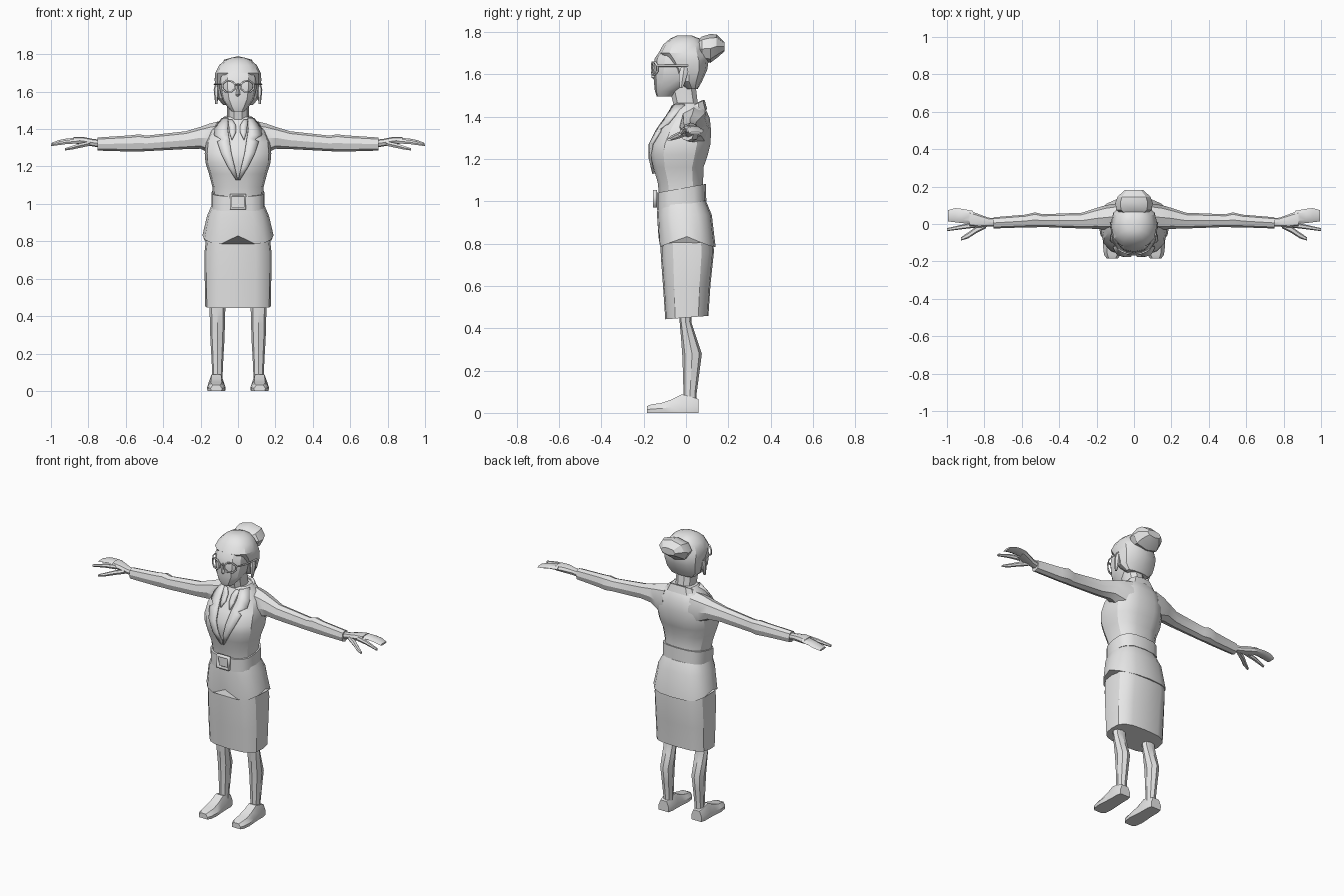
import bpy, bmesh, math
from mathutils import Vector
from mathutils.bvhtree import BVHTree

grey = bpy.data.materials.new("plain grey")
grey.diffuse_color = (0.8, 0.8, 0.8, 1)


def make(name, verts, faces, mirror=False, thick=0):
    me = bpy.data.meshes.new(name)
    me.from_pydata([tuple(v) for v in verts], [], faces)
    bm = bmesh.new()
    bm.from_mesh(me)
    bmesh.ops.recalc_face_normals(bm, faces=bm.faces)
    bm.to_mesh(me)
    bm.free()
    me.materials.append(grey)
    ob = bpy.data.objects.new(name, me)
    bpy.context.collection.objects.link(ob)
    if thick:
        s = ob.modifiers.new("thickness", 'SOLIDIFY')
        s.thickness, s.offset = thick, 0
    if mirror:
        ob.modifiers.new("mirror", 'MIRROR')
    return ob


def loft(name, rings, mirror=False, caps=True):
    n = len(rings[0])
    verts = [v for r in rings for v in r]
    faces = [(k * n + i, k * n + (i + 1) % n, (k + 1) * n + (i + 1) % n, (k + 1) * n + i)
             for k in range(len(rings) - 1) for i in range(n)]
    if caps:
        faces += [tuple(range(n)), tuple(range((len(rings) - 1) * n, len(rings) * n))]
    return make(name, verts, faces, mirror)


def ring(axis, p, c1, r1, c2, r2, n, e):
    # rounded-box outline across the given axis
    def pw(v):
        return math.copysign(abs(v) ** e, v) if abs(v) > 1e-6 else 0
    out = []
    for i in range(n):
        a = 2 * math.pi * i / n
        q = [c1 + r1 * pw(math.cos(a)), c2 + r2 * pw(math.sin(a))]
        q.insert(axis, p)
        out.append(Vector(q))
    return out


def body(name, rows, n=16, e=0.75, cx=0, tilt=0, mirror=False, caps=True):
    # rows: height, half width, front y, back y
    rings = [ring(2, z, cx, rx, (f + b) / 2, (b - f) / 2, n, e) for z, rx, f, b in rows]
    for r in rings:
        for v in r:
            v.z += tilt * v.y
    return loft(name, rings, mirror, caps)


def limb(name, rows, n=8, e=0.85):
    # rows: x, y centre, y radius, low z, high z
    return loft(name, [ring(0, x, y, ry, (lo + hi) / 2, (hi - lo) / 2, n, e)
                       for x, y, ry, lo, hi in rows], True)


# clothing on the trunk
torso = body("jacket_body", [
    (1.02, .135, -.128, .085), (1.09, .137, -.136, .083), (1.16, .155, -.157, .085),
    (1.22, .174, -.170, .106), (1.27, .178, -.166, .118), (1.33, .172, -.135, .121),
    (1.39, .148, -.095, .115), (1.435, .11, -.068, .095), (1.465, .075, -.052, .075)], n=14)
body("belt", [(.985, .143, -.138, .096), (1.065, .143, -.138, .094)], tilt=.18, e=.7)
hem = body("jacket_hem", [(1.0, .138, -.133, .095), (.935, .166, -.137, .122), (.835, .19, -.13, .14)])
for v in list(hem.data.vertices)[-16:]:
    v.co.z -= .05 * min(1, abs(v.co.y) / .12)
    if abs(v.co.x) < .02 and v.co.y < 0:
        v.co.z += .045
body("skirt", [(.45, .175, -.098, .106), (.6, .178, -.108, .116),
               (.75, .178, -.119, .132), (.87, .165, -.122, .125)], tilt=.08, e=.65)
body("jacket_collar", [(1.385, .115, -.075, .10), (1.435, .088, -.062, .088),
                       (1.44, .072, -.052, .072), (1.39, .07, -.05, .07)],
     n=12, tilt=.5, caps=False)

# lapels and shirt collar laid on the chest
tree = BVHTree.FromPolygons([v.co.copy() for v in torso.data.vertices],
                            [tuple(p.vertices) for p in torso.data.polygons])


def on_chest(x, z, lift):
    hit = tree.ray_cast(Vector((x, -1, z)), Vector((0, 1, 0)))[0]
    if hit is None:
        hit = tree.find_nearest(Vector((x, -.06, z)))[0]
    return Vector((x, hit.y - lift, z))


def strip(name, rows, lift, thick):
    # rows: height, inner x, outer x
    verts = [on_chest(a + (b - a) * t / 2, z, lift) for z, a, b in rows for t in range(3)]
    faces = [(k * 3 + t, k * 3 + t + 1, k * 3 + t + 4, k * 3 + t + 3)
             for k in range(len(rows) - 1) for t in range(2)]
    make(name, verts, faces, True, thick)


strip("lapel", [(1.455, .052, .085), (1.40, .055, .122), (1.365, .05, .125), (1.345, .046, .088),
                (1.33, .044, .11), (1.27, .035, .09), (1.20, .018, .055), (1.13, .001, .012)],
      .007, .012)
strip("shirt_collar", [(1.45, .03, .052), (1.42, .012, .05), (1.38, .012, .045),
                       (1.345, .03, .034)], .005, .008)


# outline frames for the buckle and the glasses
def frame(name, cx, cz, w, h, t, n, depth, y_at, mirror=False):
    verts = []
    for g in (0, t):
        for i in range(n):
            a = 2 * math.pi * (i + .5) / n
            k = 1 / math.cos(math.pi / n)
            x, z = cx + (w - g) * k * math.cos(a), cz + (h - g) * k * math.sin(a)
            verts.append((x, y_at(x), z))
    faces = [(i, (i + 1) % n, n + (i + 1) % n, n + i) for i in range(n)]
    make(name, verts, faces, mirror, depth)


frame("buckle", 0, 1.012, .044, .042, .012, 4, .02, lambda x: -.147)
frame("glasses_rim", .05, 1.628, .037, .033, .007, 8, .008,
      lambda x: -.163 + 4 * x * x, True)
loft("glasses_bridge", [ring(0, x, -.162, .004, 1.638, .004, 4, 1) for x in (-.016, .016)])
loft("glasses_temple", [ring(1, y, x, .004, 1.64, .005, 4, 1)
                        for y, x in ((-.135, .084), (-.09, .112), (.01, .126))], True)

# head, neck and hair
body("neck", [(1.38, .062, -.045, .072), (1.45, .058, -.06, .06), (1.55, .06, -.085, .048)],
     n=10, e=.9)
body("head", [(1.495, .035, -.138, -.06), (1.52, .058, -.147, -.03), (1.56, .085, -.151, .03),
              (1.62, .099, -.154, .07), (1.675, .1, -.148, .08), (1.72, .085, -.115, .07)],
     n=12, e=.82)
loft("nose", [ring(2, z, 0, rx, -.148, ry, 4, 1)
              for z, rx, ry in ((1.575, .01, .004), (1.585, .014, .016), (1.645, .006, .008))])
body("hair", [(1.53, .08, .0, .055), (1.565, .112, -.045, .075), (1.62, .121, -.07, .1),
              (1.665, .125, -.10, .107), (1.70, .122, -.13, .103), (1.74, .102, -.108, .088),
              (1.768, .072, -.075, .066), (1.782, .035, -.045, .03)], n=12, e=.85)
loft("hair_bun", [ring(1, y, 0, rx, z, rz, 8, .9) for y, rx, z, rz in
                  ((.05, .06, 1.72, .035), (.075, .095, 1.72, .058), (.115, .1, 1.722, .068),
                   (.145, .088, 1.732, .056), (.182, .05, 1.73, .022))])
body("ear", [(1.535, .006, -.03, -.015), (1.57, .01, -.035, .0), (1.61, .014, -.035, .012),
             (1.635, .008, -.025, .008)], n=6, e=1, cx=.116, mirror=True)

# sleeves and hands
limb("sleeve", [(.09, .04, .07, 1.25, 1.445), (.15, .035, .066, 1.27, 1.43),
                (.20, .03, .056, 1.295, 1.412), (.28, .018, .042, 1.293, 1.388),
                (.49, .018, .034, 1.282, 1.365), (.53, .022, .04, 1.28, 1.372),
                (.58, .016, .034, 1.28, 1.366), (.75, .006, .03, 1.285, 1.355)])
limb("palm", [(.73, .008, .022, 1.30, 1.342), (.78, .01, .024, 1.308, 1.348),
              (.83, .017, .036, 1.315, 1.358), (.88, .028, .042, 1.325, 1.358)])
limb("fingers", [(.86, .034, .036, 1.328, 1.356), (.92, .043, .038, 1.328, 1.35),
                 (.955, .047, .038, 1.322, 1.343), (.995, .044, .03, 1.316, 1.328)], n=6)
limb("index_finger", [(.85, -.006, .014, 1.322, 1.35), (.92, -.016, .012, 1.318, 1.342),
                      (1.0, -.03, .008, 1.308, 1.322)], n=6)
limb("thumb", [(.79, -.004, .018, 1.31, 1.338), (.845, -.032, .018, 1.298, 1.325),
               (.885, -.06, .016, 1.29, 1.312), (.925, -.08, .009, 1.285, 1.298)], n=6)

# legs and shoes
body("leg", [(.5, .042, -.035, .028), (.43, .042, -.03, .025), (.36, .04, -.024, .048),
             (.28, .038, -.018, .075), (.18, .032, -.014, .062), (.09, .028, -.012, .05),
             (.03, .028, -.012, .05)], n=8, e=.9, cx=.11, mirror=True)
shoe = []
for y, w, top in ((.06, .036, .065), (.03, .043, .075), (-.02, .043, .088), (-.07, .046, .062),
                  (-.12, .05, .046), (-.165, .044, .04), (-.184, .03, .032)):
    shoe.append([Vector((.116 + s * w * k, y, top * h)) for s, k, h in
                 ((-1, .95, 0), (1, .95, 0), (1, 1, .45), (1, .6, 1), (-1, .6, 1), (-1, 1, .45))])
loft("shoe", shoe, True)

# soft shading with crisp edges
bpy.ops.object.select_all(action='SELECT')
bpy.context.view_layer.objects.active = torso
bpy.ops.object.shade_smooth_by_angle(angle=math.radians(30))
